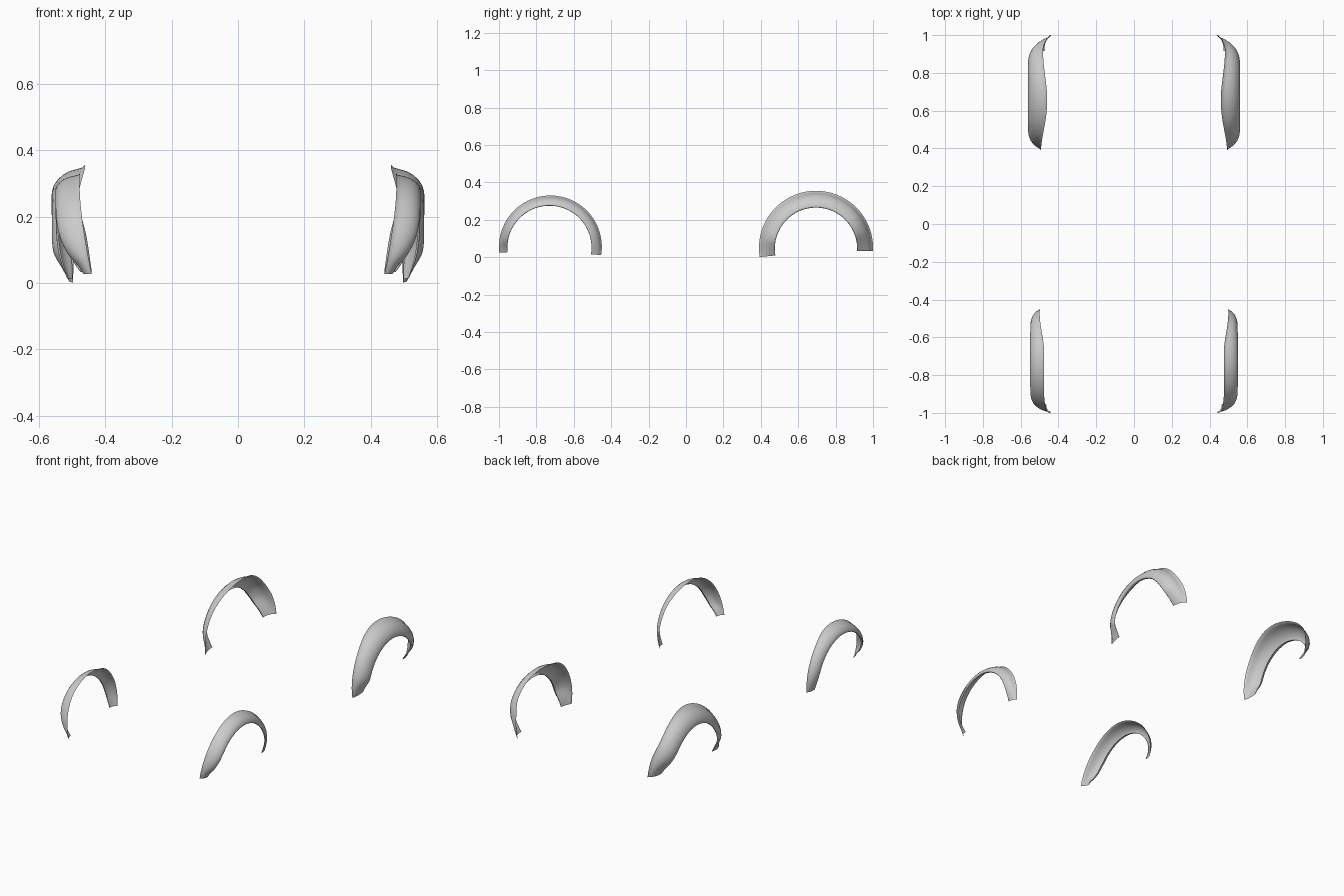
import bpy, math

if "Cube" in bpy.data.objects:
    bpy.data.objects.remove(bpy.data.objects["Cube"])

# Cross-section from body edge to wheel lip: (outward fraction, inward-radius fraction)
SECTION = [(0, 0), (.07, .08), (.22, .13), (.45, .20), (.66, .32), (.84, .50),
           (.95, .70), (1, .88), (1, .97), (.96, 1), (.84, 1)]
STEPS = 64


def sample(keys, a):
    """Smooth (Catmull-Rom style) interpolation of (angle, value) keys."""
    def slope(i):
        lo, hi = max(i - 1, 0), min(i + 1, len(keys) - 1)
        return (keys[hi][1] - keys[lo][1]) / (keys[hi][0] - keys[lo][0])
    for i in range(len(keys) - 1):
        (a0, v0), (a1, v1) = keys[i], keys[i + 1]
        if a <= a1 or i == len(keys) - 2:
            h = a1 - a0
            t = min(max((a - a0) / h, 0), 1)
            return ((2*t**3 - 3*t*t + 1) * v0 + (t**3 - 2*t*t + t) * h * slope(i)
                    + (3*t*t - 2*t**3) * v1 + (t**3 - t*t) * h * slope(i + 1))


def fender(name, side, outer, inner, edge_x, lip_x):
    """Sweep the section around the wheel arch; arcs are (y, z, radius)."""
    a0, a1 = edge_x[0][0], edge_x[-1][0]
    verts, faces, n = [], [], len(SECTION)
    for i in range(STEPS + 1):
        a = a0 + (a1 - a0) * i / STEPS
        c, s = math.cos(math.radians(a)), math.sin(math.radians(a))
        xe, xl = sample(edge_x, a), sample(lip_x, a)
        oy, oz = outer[0] + outer[2] * c, outer[1] + outer[2] * s
        iy, iz = inner[0] + inner[2] * c, inner[1] + inner[2] * s
        for u, d in SECTION:
            verts.append((side * (xe + (xl - xe) * u), oy + (iy - oy) * d, oz + (iz - oz) * d))
    for i in range(STEPS):
        for j in range(n - 1):
            k = i * n + j
            f = (k, k + 1, k + n + 1, k + n)
            faces.append(f if side > 0 else f[::-1])
    mesh = bpy.data.meshes.new(name)
    mesh.from_pydata(verts, [], faces)
    obj = bpy.data.objects.new(name, mesh)
    bpy.context.collection.objects.link(obj)
    for p in mesh.polygons:
        p.use_smooth = True
    return obj


for side, label in ((1, "right"), (-1, "left")):
    # Narrow front wheel-arch flare
    fender("front_fender_flare_" + label, side, (-.725, .055, .275), (-.73, .05, .225),
           [(-9, .498), (20, .50), (45, .495), (75, .477), (105, .476), (130, .476),
            (150, .469), (170, .455), (186, .44)],
           [(-9, .515), (8, .538), (25, .547), (90, .55), (140, .547), (158, .535),
            (172, .508), (180, .48), (186, .465)])
    # Wide rear wheel-arch flare
    fender("rear_fender_flare_" + label, side, (.695, .05, .305), (.695, .045, .22),
           [(-3, .44), (18, .457), (38, .48), (60, .478), (90, .461), (110, .463),
            (145, .487), (189.3, .497)],
           [(-3, .475), (6, .50), (20, .54), (38, .559), (90, .56), (150, .56),
            (168, .555), (180, .53), (189.3, .51)])
